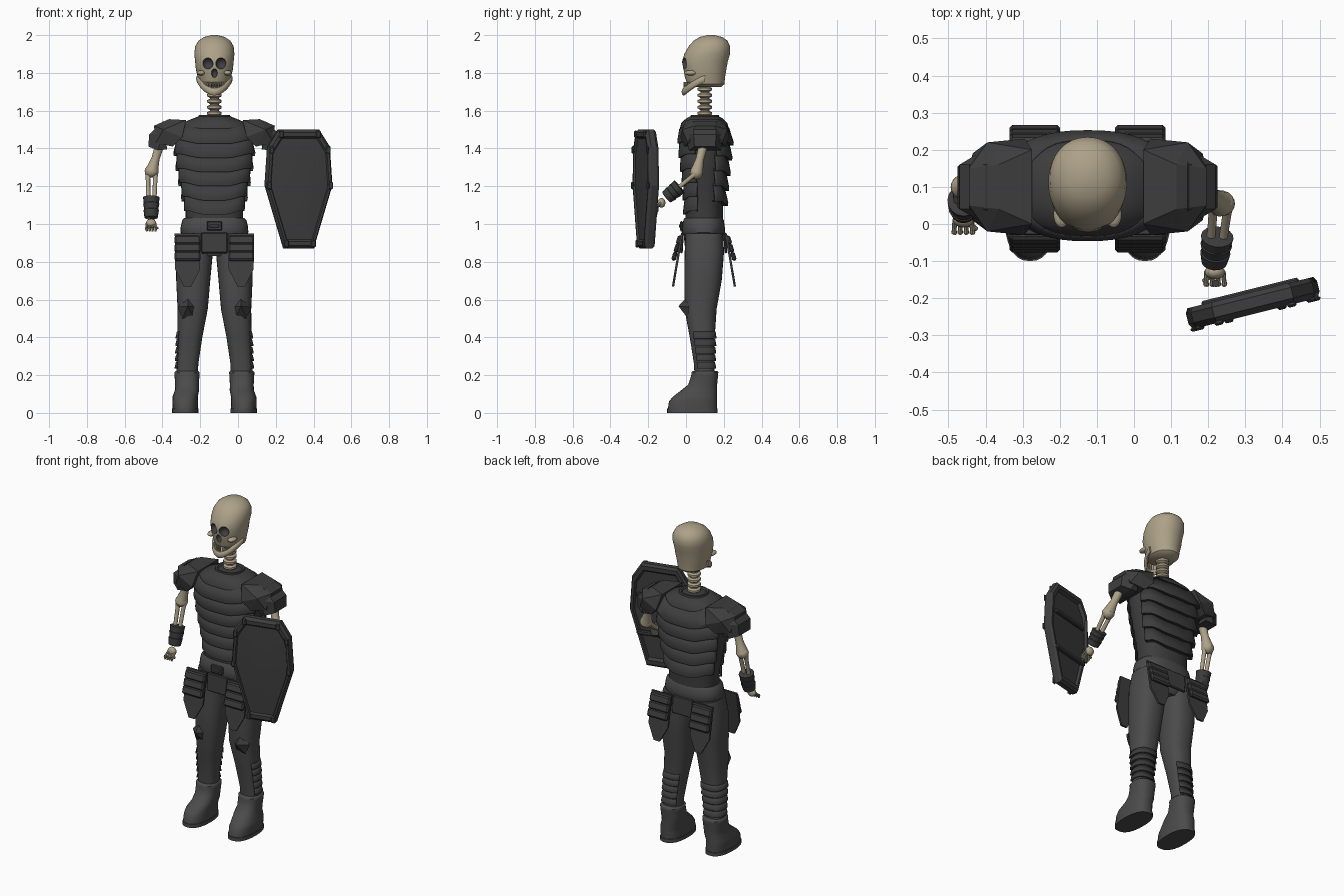
import bpy, bmesh, math
from mathutils import Vector, Matrix

if "Cube" in bpy.data.objects:
    bpy.data.objects.remove(bpy.data.objects["Cube"])

MID, BACK = -.125, .1          # body axis in x and y
SIDES = (("right", -1), ("left", 1))
FRONT = -math.pi / 2


def material(name, r, g, b):
    m = bpy.data.materials.new(name)
    m.use_nodes = True
    m.diffuse_color = (r, g, b, 1)
    m.node_tree.nodes["Principled BSDF"].inputs["Base Color"].default_value = (r, g, b, 1)
    return m


bone = material("bone", .42, .36, .25)
armour = material("dark armour", .047, .047, .047)
leather = material("grey leather", .07, .07, .07)
hollow = material("socket shadow", .05, .05, .055)


def make(name, bm, mat, smooth=None, recalc=True):
    if recalc:
        bmesh.ops.recalc_face_normals(bm, faces=bm.faces)
    mesh = bpy.data.meshes.new(name)
    bm.to_mesh(mesh)
    bm.free()
    mesh.materials.append(mat)
    ob = bpy.data.objects.new(name, mesh)
    bpy.context.collection.objects.link(ob)
    if smooth:
        shade(ob, smooth)
    return ob


def shade(ob, angle):
    bpy.ops.object.select_all(action="DESELECT")
    ob.select_set(True)
    bpy.context.view_layer.objects.active = ob
    bpy.ops.object.shade_smooth_by_angle(angle=math.radians(angle))


def skin(name, rings, mat, smooth=40, closed=True):
    """Join rows of points; closed rows become a capped tube."""
    bm = bmesh.new()
    rows = [[bm.verts.new(p) for p in ring] for ring in rings]
    n = len(rows[0])
    for a, b in zip(rows, rows[1:]):
        for i in range(n if closed else n - 1):
            j = (i + 1) % n
            bm.faces.new((a[i], a[j], b[j], b[i]))
    if closed:
        bm.faces.new(rows[0])
        bm.faces.new(rows[-1])
    return make(name, bm, mat, smooth)


def oval(row, angle, grow=0, power=2.4):
    z, cx, cy, rx, ry = row
    c, s = math.cos(angle), math.sin(angle)
    px = math.copysign(abs(c) ** (2 / power), c)
    py = math.copysign(abs(s) ** (2 / power), s)
    return Vector((cx + (rx + grow) * px, cy + (ry + grow) * py, z))


def loft(name, rows, mat, smooth=40, n=32, power=2.4):
    return skin(name, [[oval(r, math.tau * i / n, 0, power) for i in range(n)] for r in rows], mat, smooth)


def section(rows, z):
    rows = sorted(rows)
    for a, b in zip(rows, rows[1:]):
        if z <= b[0]:
            t = max(0, (z - a[0]) / (b[0] - a[0]))
            return (z,) + tuple(u + (v - u) * t for u, v in zip(a[1:], b[1:]))
    return rows[-1]


def band(name, rows, top, height, middle, half, flare, dip=0):
    """Armour strip that follows a lofted body and flares at its lower edge."""
    grid = []
    for k, grow in ((0, .003), (.8, flare), (1, flare), (1, .001)):
        line = []
        for i in range(21):
            t = i / 10 - 1
            drop = dip * min(1, max(0, 1.6 - 2.4 * abs(t)))
            z = top - height * k - drop
            line.append(oval(section(rows, z), middle + half * t, grow))
        grid.append(line)
    ob = skin(name, grid, armour, 25, closed=False)
    ob.modifiers.new("thickness", "SOLIDIFY").thickness = .004
    return ob


def rod(name, start, end, mat, radii, n=14):
    """Turned shape along a line; radii are (fraction, radius) pairs."""
    start, end = Vector(start), Vector(end)
    turn = (end - start).to_track_quat("Z", "Y")
    rings = [[start.lerp(end, f) + turn @ Vector((r * math.cos(math.tau * i / n), r * math.sin(math.tau * i / n), 0))
              for i in range(n)] for f, r in radii]
    return skin(name, rings, mat, 40)


def ball(name, place, size, mat):
    bm = bmesh.new()
    bmesh.ops.create_uvsphere(bm, u_segments=20, v_segments=12, radius=1)
    bmesh.ops.transform(bm, matrix=Matrix.LocRotScale(Vector(place), None, Vector(size)), verts=bm.verts)
    return make(name, bm, mat, 60)


def box(name, place, size, mat, turn=(0, 0, 0), bevel=.005):
    bm = bmesh.new()
    bmesh.ops.create_cube(bm, size=1)
    bmesh.ops.scale(bm, vec=size, verts=bm.verts)
    bmesh.ops.bevel(bm, geom=bm.edges[:], offset=bevel, segments=1, affect="EDGES")
    ob = make(name, bm, mat)
    ob.location, ob.rotation_euler = place, turn
    return ob


def hull(name, points, mat):
    bm = bmesh.new()
    for p in points:
        bm.verts.new(p)
    bmesh.ops.convex_hull(bm, input=bm.verts)
    return make(name, bm, mat)


# Skull with cut eye sockets and nose
skull = loft("skull", [(z, MID, y, rx, ry) for z, y, rx, ry in (
    (1.725, .12, .055, .065), (1.74, .105, .08, .098), (1.78, .1, .089, .107), (1.82, .1, .098, .114),
    (1.86, .1, .102, .121), (1.9, .112, .106, .121), (1.94, .124, .102, .11), (1.97, .13, .085, .09),
    (1.99, .132, .055, .06), (2, .132, .015, .018))], bone, n=48, power=2.1)
skull.data.materials.append(hollow)
for name, x, z, size in (("eye_r", -.036, 1.85, (.029, .034, .03)), ("eye_l", .036, 1.85, (.029, .034, .03)),
                         ("nose", 0, 1.798, (.016, .026, .024))):
    cutter = ball(name + "_cutter", (MID + x, -.013, z), size, bone)
    cutter.data.materials.append(hollow)
    for f in cutter.data.polygons:
        f.material_index = 1
    cut = skull.modifiers.new(name, "BOOLEAN")
    cut.operation, cut.solver, cut.object = "DIFFERENCE", "EXACT", cutter
    bpy.context.view_layer.objects.active = skull
    bpy.ops.object.modifier_apply(modifier=name)
    bpy.data.objects.remove(cutter)
shade(skull, 40)

# Cheeks, jaw and teeth
for side, s in SIDES:
    ball(side + "_cheek", (MID + s * .07, .025, 1.8), (.022, .035, .014), bone)
jaw = []
for i in range(25):
    a = math.pi * i / 24
    back = 1 - math.sin(a)
    centre = Vector((MID + (.066 + .02 * back) * math.cos(a), .1 - .112 * math.sin(a) ** .8, 1.7 + .07 * back))
    outward = Vector((math.cos(a), -math.sin(a), 0))
    jaw.append([centre + outward * .011 * math.cos(b) + Vector((0, 0, .02 * math.sin(b)))
                for b in (math.tau * k / 10 for k in range(10))])
skin("jaw", jaw, bone, 50)
for i in range(10):
    a = math.pi * (.14 + .72 * i / 9)
    x, y = MID + .06 * math.cos(a), .055 - .063 * math.sin(a)
    for row, z in (("upper", 1.741), ("lower", 1.722)):
        box(f"{row}_tooth_{i}", (x, y, z), (.01, .01, .022), bone, (0, 0, -a), .002)

# Neck vertebrae
neck = []
for i in range(6):
    z = 1.54 + .032 * i
    neck += [(z + dz, MID, BACK, r, r) for dz, r in ((0, .024), (.008, .038), (.02, .038), (.027, .024))]
loft("neck", neck, bone, 50, 20, 2)

# Torso with stepped chest and back plates
torso = [(z, MID, .097, rx, ry) for z, rx, ry in (
    (1, .152, .1), (1.1, .153, .1), (1.2, .175, .106), (1.3, .194, .117), (1.4, .207, .128),
    (1.49, .207, .133), (1.535, .17, .122), (1.56, .11, .095), (1.57, .085, .075))]
loft("torso", torso, armour)
loft("collar", [(z, MID, BACK, r, r * .9) for z, r in ((1.55, .09), (1.578, .082), (1.578, .07), (1.565, .06))], armour)
for i in range(6):
    band(f"chest_plate_{i}", torso, 1.525 - .075 * i, .08, FRONT, 1.3, .013, .02)
for i in range(5):
    band(f"back_plate_{i}", torso, 1.535 - .08 * i, .095, -FRONT, 1.2, .026, .025)

# Belt, buckle and hips
loft("belt", [(z, MID, .093, r, r * .63) for z, r in (
    (.945, .172), (.955, .18), (.985, .178), (1.02, .17), (1.033, .158))], leather)
loft("hips", [(z, MID, .095, rx, ry) for z, rx, ry in ((.83, .07, .08), (.87, .15, .1), (.95, .175, .108))], leather)
box("buckle", (MID, -.024, .99), (.08, .016, .05), armour)
box("buckle_pin", (MID, -.033, .99), (.05, .01, .016), leather, bevel=.003)
for name, y, tilt in (("front", -.022, -.06), ("rear", .208, .06)):
    box(name + "_crotch_flap", (MID, y, .9), (.14, .015, .11), armour, (tilt, 0, 0))

for side, s in SIDES:
    # Legs with shin strips
    leg = [(z, MID + s * d, y, rx, ry) for z, d, y, rx, ry in (
        (.18, .145, .1, .057, .054), (.26, .143, .096, .058, .054), (.4, .13, .086, .066, .066),
        (.55, .115, .077, .08, .085), (.7, .112, .09, .09, .099), (.85, .106, .097, .098, .104), (.95, .095, .097, .088, .1))]
    loft(side + "_leg", leg, leather, 50)
    for i in range(5):
        band(f"{side}_shin_strip_{i}", leg, .43 - .04 * i, .035, .9 if s > 0 else math.pi - .9, 1.5, .009)

    # Boot and sole
    foot = MID + s * .155
    loft(side + "_sole", [(z, foot, .034, .07, .134) for z in (0, .022)], leather)
    loft(side + "_boot", [(z, foot - s * .01 * (z > .1), (heel + toe) / 2, rx, (heel - toe) / 2) for z, toe, heel, rx in (
        (.02, -.096, .164, .067), (.06, -.09, .164, .068), (.085, -.07, .164, .067), (.12, -.025, .164, .064),
        (.15, .012, .165, .063), (.2, .028, .17, .066), (.215, .028, .171, .067), (.222, .036, .164, .06))], leather, 50)

    # Pyramid knee guard
    knee = MID + s * .14
    hull(side + "_knee_guard", [(knee, -.04, .565), (knee - .055, .015, .56), (knee + .055, .015, .56),
                                (knee - .03, .01, .5), (knee + .03, .01, .5), (knee, .01, .62)], armour)

    # Front and rear hip guards: pointed flap with three stacked plates
    hip = MID + s * .142
    for end, f in (("front", -1), ("rear", 1)):
        y0 = .095 + f * .1
        flap = [(-.068, .95), (.068, .95), (.066, .76), (.02, .67), (-.02, .67), (-.066, .76)]
        hull(f"{side}_{end}_flap", [(hip + u, y0 + f * (.01 + (.95 - z) * .17 + t), z)
                                    for u, z in flap for t in (0, .012)], armour)
        for i in range(3):
            box(f"{side}_{end}_hip_plate_{i}", (hip, y0 + f * (.032 + .012 * i), .915 - .043 * i),
                (.136, .024, .048), armour, (f * .3, 0, 0), .008)

    # Angular shoulder guard in two overlapping shells
    def out(d, y, z):
        return (MID + s * d, y, z)
    hull(side + "_shoulder_guard", [out(d, BACK + f * w, z) for f in (-1, 1) for d, w, z in (
        (.15, .1, 1.55), (.17, .13, 1.46), (.24, .06, 1.555), (.27, .12, 1.5), (.22, .11, 1.41), (.31, .09, 1.43),
        (.32, .05, 1.52))], armour)
    hull(side + "_shoulder_edge", [out(d, BACK + f * w, z) for f in (-1, 1) for d, w, z in (
        (.27, .06, 1.545), (.27, .105, 1.48), (.345, .06, 1.475), (.35, .055, 1.41), (.3, .085, 1.39),
        (.25, .08, 1.395))], armour)


# Bone arms, bracers and curled hands
def arm(side, shoulder, elbow, wrist, tip):
    shoulder, elbow, wrist, tip = map(Vector, (shoulder, elbow, wrist, tip))
    across = Vector((1, 0, 0))
    rod(side + "_upper_arm", shoulder, elbow, bone, ((0, .034), (.2, .025), (.6, .022), (.85, .03), (1, .036)))
    ball(side + "_elbow", elbow, (.037, .034, .034), bone)
    for k in (-1, 1):
        rod(f"{side}_forearm_bone_{k}", elbow + across * k * .02, wrist + across * k * .014, bone,
            ((0, .017), (.15, .012), (.8, .011), (1, .016)))
    rod(side + "_bracer", elbow.lerp(wrist, .55), wrist, armour,
        ((0, .034), (.02, .044), (.3, .04), (.32, .043), (.6, .037), (.62, .041), (.97, .035), (1, .028)), 16)
    palm = wrist.lerp(tip, .4)
    ball(side + "_palm", palm, (.027, .02, .026), bone)
    for i in range(4):
        shift = across * (i - 1.5) * .015
        knuckle = wrist.lerp(tip, .75) + shift * 1.1 + Vector((0, -.012, 0))
        rod(f"{side}_finger_{i}", palm + shift, knuckle, bone, ((0, .007), (.8, .006), (1, .008)), 8)
        rod(f"{side}_fingertip_{i}", knuckle, tip + shift, bone, ((0, .008), (.7, .006), (1, .004)), 8)
    rod(side + "_thumb", palm, palm + Vector((.036 if side == "right" else -.03, -.025, -.025)), bone, ((0, .009), (1, .006)), 8)


arm("right", (-.405, BACK, 1.45), (-.457, BACK, 1.28), (-.46, .035, 1.03), (-.46, -.025, .96))
arm("left", (.17, BACK, 1.45), (.235, .055, 1.27), (.216, -.105, 1.14), (.22, -.165, 1.07))

# Shield: stepped outline with raised rim, corner clamps and rear bars
outline = [(-.11, .315), (.11, .315), (.168, .225), (.182, .02), (.08, -.315), (-.08, -.315), (-.182, .02), (-.168, .225)]
place = Matrix.Translation((.32, -.212, 1.185)) @ Matrix.Rotation(math.radians(14), 4, "Z")
steps = ((.84, .012), (.88, .028), (.96, .028), (1, .015), (1, -.014), (.95, -.03), (.88, -.03), (.85, -.02), (.4, -.027))
skin("shield", [[place @ Vector((u * k, y, v * k)) for u, v in outline] for k, y in steps], armour, 20)
for i, (u, v) in enumerate(outline):
    box(f"shield_clamp_{i}", place @ Vector((u * .92, -.031, v * .92)), (.026, .012, .04), armour, (0, 0, math.radians(14)))
for name, v in (("upper", .12), ("lower", -.11)):
    box(name + "_shield_bar", place @ Vector((0, .026, v)), (.27, .022, .025), armour, (0, 0, math.radians(14)))
rod("shield_grip", (.22, -.16, 1.05), (.22, -.16, 1.32), armour, ((0, .01), (1, .01)), 10)
